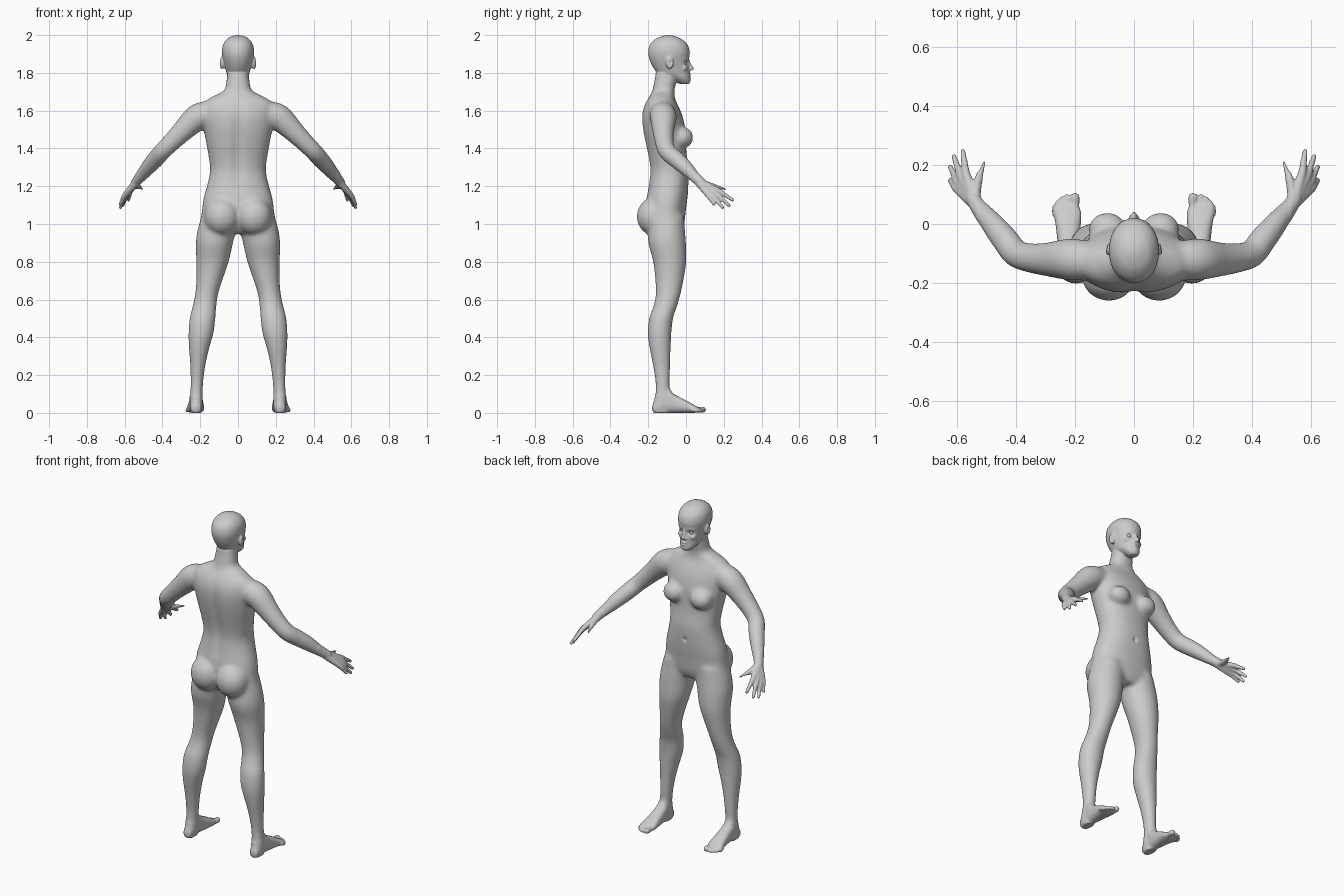
import bpy, bmesh, math
from mathutils import Vector

skin = bpy.data.materials.new("neutral_grey")
skin.diffuse_color = (0.6, 0.6, 0.6, 1)
bm = bmesh.new()


def spline(rows, steps=5):
    """Catmull-Rom interpolation through rows of numbers."""
    rows = [Vector(r) for r in rows]
    out = []
    for i in range(len(rows) - 1):
        a, b, c, d = rows[max(i - 1, 0)], rows[i], rows[i + 1], rows[min(i + 2, len(rows) - 1)]
        for k in range(steps):
            t = k / steps
            out.append(b + (c - a) * (t / 2) + (2 * a - 5 * b + 4 * c - d) * (t * t / 2)
                       + (3 * b - 3 * c + d - a) * (t ** 3 / 2))
    return out + [rows[-1]]


def skin_rings(rings):
    rings = [[bm.verts.new(p) for p in ring] for ring in rings]
    n = len(rings[0])
    for a, b in zip(rings, rings[1:]):
        for i in range(n):
            bm.faces.new((a[i], a[(i + 1) % n], b[(i + 1) % n], b[i]))
    bm.faces.new(rings[0][::-1])
    bm.faces.new(rings[-1])


def loft(rows, place, side=1, power=2.0, n=40):
    """Rows of (t, centre x, half width, low, high) become rounded sections."""
    rings = []
    for t, cx, hw, lo, hi in spline(rows):
        ring = []
        for i in range(n):
            a = 2 * math.pi * i / n
            c, s = math.cos(a), math.sin(a)
            u = math.copysign(abs(c) ** (2 / power), c)
            v = math.copysign(abs(s) ** (2 / power), s)
            ring.append(place(side * (cx + hw * u), (lo + hi) / 2 + (hi - lo) / 2 * v, t))
        rings.append(ring)
    skin_rings(rings)


def upright(x, v, t):
    return (x, v, t)


def lengthwise(x, v, t):
    return (x, t, v)


def blob(c, r):
    vs = bmesh.ops.create_icosphere(bm, subdivisions=3, radius=1)["verts"]
    for v in vs:
        v.co = Vector(c) + Vector([v.co[i] * r[i] for i in range(3)])


def tube(points, side=1, n=20):
    """Rows of (x, y, z, radius) become a round-ended limb."""
    pts = [Vector((side * p[0], p[1], p[2], p[3])) for p in spline(points)]
    rings = []
    for i, p in enumerate(pts):
        d = (pts[min(i + 1, len(pts) - 1)].xyz - pts[max(i - 1, 0)].xyz).normalized()
        u = d.cross(Vector((0.3, 0.2, 1))).normalized()
        w = d.cross(u)
        rings.append([p.xyz + (u * math.cos(a) + w * math.sin(a)) * p.w
                      for a in [2 * math.pi * k / n for k in range(n)]])
    skin_rings(rings)
    for p in (pts[0], pts[-1]):
        blob(p.xyz, [p.w] * 3)


# Torso and neck
loft([(.95, 0, .09, -.17, -.03), (1.0, 0, .19, -.2, -.01), (1.08, 0, .19, -.21, 0),
      (1.14, 0, .182, -.21, .008), (1.2, 0, .165, -.2, .013), (1.28, 0, .148, -.192, .015),
      (1.35, 0, .155, -.2, .005), (1.42, 0, .167, -.215, 0), (1.5, 0, .182, -.23, -.003),
      (1.57, 0, .19, -.235, -.018), (1.62, 0, .19, -.225, -.038), (1.655, 0, .17, -.208, -.055),
      (1.685, 0, .115, -.187, -.062), (1.71, 0, .072, -.177, -.06), (1.76, 0, .06, -.166, -.05),
      (1.8, 0, .056, -.16, -.04)], upright, power=2.25)

# Skull and jaw
loft([(1.74, 0, .022, -.03, .014), (1.755, 0, .037, -.06, .024), (1.775, 0, .051, -.09, .021),
      (1.8, 0, .061, -.15, .02), (1.83, 0, .069, -.175, .018), (1.87, 0, .079, -.193, .016),
      (1.91, 0, .085, -.2, .02), (1.95, 0, .079, -.19, .008), (1.98, 0, .058, -.16, -.025),
      (1.995, 0, .03, -.125, -.06), (2.0, 0, .01, -.1, -.085)], upright, power=2.1)

# Nose and lips
tube([(0, .01, 1.868, .008), (0, .02, 1.845, .008), (0, .033, 1.823, .009)])
blob((0, .016, 1.791), (.021, .012, .0065))
blob((0, .015, 1.779), (.018, .012, .0065))

toes = [(.2, .09, .016), (.226, .092, .0105), (.243, .084, .0105), (.257, .072, .01), (.268, .056, .01)]
# Knuckle and tip of index, middle, ring and little finger
fingers = [((.568, .168, 1.178), (.58, .247, 1.127)), ((.585, .158, 1.163), (.61, .228, 1.098)),
           ((.596, .14, 1.152), (.622, .193, 1.088)), ((.6, .119, 1.15), (.623, .148, 1.105))]

for s in (1, -1):
    # Nostril, brow, cheek and ear
    blob((s * .01, .021, 1.818), (.009, .01, .008))
    tube([(.012, .007, 1.874, .01), (.03, .002, 1.878, .01), (.05, -.014, 1.874, .01)], s)
    blob((s * .038, -.012, 1.826), (.02, .02, .018))
    blob((s * .084, -.087, 1.853), (.014, .02, .034))
    # Breast, buttock
    blob((s * .09, -.018, 1.457), (.066, .058, .058))
    blob((s * .085, -.17, 1.04), (.095, .092, .102))
    # Leg
    loft([(1.05, .11, .08, -.2, -.01), (.98, .112, .1, -.2, -.006), (.9, .125, .099, -.2, 0),
          (.8, .135, .086, -.174, .002), (.7, .152, .069, -.163, -.013), (.62, .168, .061, -.161, -.03),
          (.56, .178, .064, -.175, -.048), (.5, .188, .069, -.196, -.068), (.42, .196, .067, -.203, -.077),
          (.35, .205, .056, -.195, -.08), (.25, .213, .041, -.176, -.083), (.15, .218, .034, -.162, -.085),
          (.08, .221, .034, -.166, -.085), (.03, .222, .033, -.18, -.08), (0, .222, .027, -.174, -.085)],
         upright, s)
    # Foot and toes
    loft([(-.172, .222, .025, 0, .05), (-.1, .222, .034, 0, .13), (-.06, .222, .037, 0, .098),
          (0, .223, .043, 0, .066), (.04, .226, .047, 0, .044), (.068, .23, .04, .003, .028)],
         lengthwise, s, 2.4)
    for x, tip, r in toes:
        tube([(x * .6 + .09, .03, .02, r), (x, tip - .025, .017, r * .92), (x, tip, r + .001, r)], s)
    # Shoulder, upper arm and forearm
    tube([(.15, -.125, 1.585, .066), (.215, -.12, 1.565, .072), (.29, -.12, 1.495, .059),
          (.35, -.115, 1.435, .051), (.4, -.1, 1.385, .048), (.435, -.055, 1.345, .047),
          (.475, -.005, 1.3, .042), (.515, .045, 1.25, .032), (.542, .08, 1.218, .026)], s)
    # Palm and fingers
    for k, (knuckle, tip) in enumerate(fingers):
        a, b = Vector(knuckle), Vector(tip)
        tube([(.541, .082 - k * .004, 1.216, .021), (*a, .0145), (*a.lerp(b, .5), .0115), (*b, .009)], s)
    tube([(.538, .085, 1.215, .02), (.527, .14, 1.2, .017), (.517, .178, 1.193, .013),
          (.506, .212, 1.183, .01)], s)

# Fuse all the parts into one skin
bmesh.ops.recalc_face_normals(bm, faces=bm.faces)
rough = bpy.data.meshes.new("rough_body")
bm.to_mesh(rough)
bm.free()
body = bpy.data.objects.new("body", rough)
bpy.context.collection.objects.link(body)
mod = body.modifiers.new("fuse", 'REMESH')
mod.mode = 'VOXEL'
mod.voxel_size = 0.005
fused = bpy.data.meshes.new_from_object(body.evaluated_get(bpy.context.evaluated_depsgraph_get()))
body.modifiers.clear()
body.data = fused

bm = bmesh.new()
bm.from_mesh(fused)


def relax(verts, times):
    for _ in range(times):
        bmesh.ops.smooth_vert(bm, verts=verts, factor=0.5, use_axis_x=True, use_axis_y=True, use_axis_z=True)


# Blend the joints strongly, the face, hands and feet lightly
relax([v for v in bm.verts if .09 < v.co.z < 1.73 and abs(v.co.x) < .53], 40)
relax(bm.verts[:], 3)

# Hollows: centre, spread, push
hollows = [((0, .015, 1.2), (.012, .05, .014), (0, -.008, 0)),
           ((0, .025, 1.785), (.02, .03, .003), (0, -.004, 0))]
for s in (1, -1):
    hollows += [((s * .031, .005, 1.852), (.017, .03, .011), (0, -.012, 0)),
                ((s * .1, -.083, 1.855), (.02, .009, .016), (-s * .009, 0, 0))]
for v in bm.verts:
    x, y, z = v.co
    for c, w, push in hollows:
        d = sum(((v.co[i] - c[i]) / w[i]) ** 2 for i in range(3))
        if d < 9:
            v.co += Vector(push) * math.exp(-d)
    # Spine groove
    if y < -.15 and 1.1 < z < 1.68:
        v.co.y += .012 * math.exp(-(x / .03) ** 2) * math.sin(math.pi * (z - 1.1) / .58)
for f in bm.faces:
    f.smooth = True
bm.to_mesh(fused)
bm.free()
fused.materials.clear()
fused.materials.append(skin)

# Eyes
for s, side in ((1, "right"), (-1, "left")):
    bpy.ops.mesh.primitive_uv_sphere_add(segments=24, ring_count=16, radius=.013, location=(s * .031, -.009, 1.852))
    eye = bpy.context.object
    eye.name = side + "_eye"
    eye.data.materials.append(skin)
    bpy.ops.object.shade_smooth()
